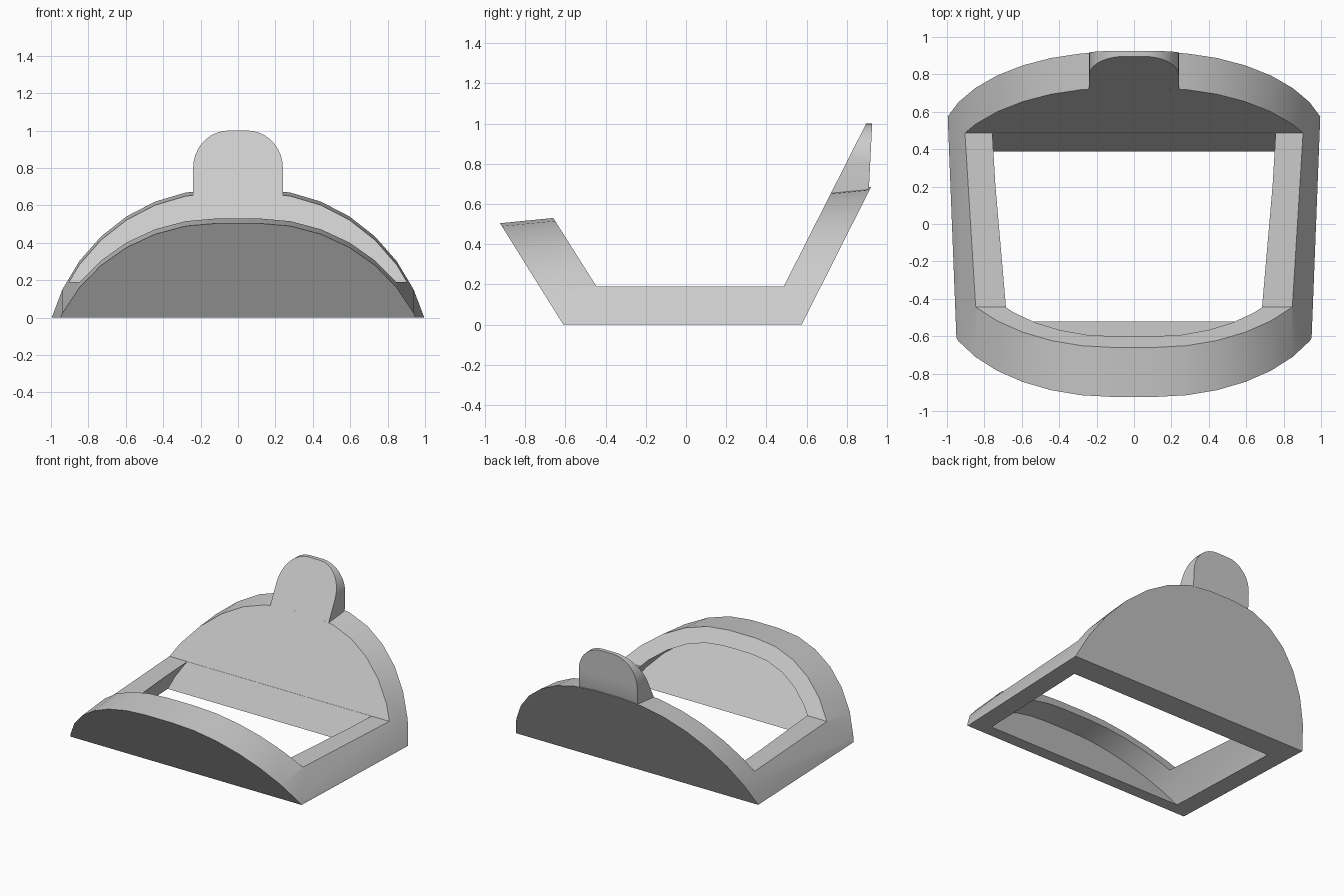
import bpy
import bmesh
from math import sin, cos, radians

if "Cube" in bpy.data.objects:
    bpy.data.objects.remove(bpy.data.objects["Cube"])

grey = bpy.data.materials.new("plain grey")
grey.use_nodes = True
grey.diffuse_color = (0.6, 0.6, 0.6, 1)
grey.node_tree.nodes["Principled BSDF"].inputs["Base Color"].default_value = (0.6, 0.6, 0.6, 1)

RISE = 0.098          # upward slope of the arch towards the back
CROWN = 0.595         # crown height at the middle
FLAT = 0.11           # half width of the flat on the crown
FRONT_SLOPE, BACK_SLOPE = -0.624, 0.506


def loft(name, rings):
    """Skin matching closed rings of points and cap both ends."""
    bm = bmesh.new()
    loops = [[bm.verts.new(p) for p in ring] for ring in rings]
    for a, b in zip(loops, loops[1:]):
        for i in range(len(a)):
            j = (i + 1) % len(a)
            bm.faces.new((a[i], a[j], b[j], b[i]))
    bm.faces.new(loops[0])
    bm.faces.new(loops[-1])
    bmesh.ops.recalc_face_normals(bm, faces=bm.faces)
    mesh = bpy.data.meshes.new(name)
    bm.to_mesh(mesh)
    bm.free()
    mesh.materials.append(grey)
    obj = bpy.data.objects.new(name, mesh)
    bpy.context.collection.objects.link(obj)
    return obj


def arch(name, rx, rz, crown, front, back):
    """Flat-topped arch running along the rise; each end lies on y = a + b*z."""
    half = [(FLAT + rx * sin(radians(10.5 * i)), crown - rz * (1 - cos(radians(10.5 * i))))
            for i in range(9)]
    profile = half[::-1] + [(-x, w) for x, w in half]
    rings = []
    for a, b in (front, back):
        ys = [(a + b * w) / (1 - RISE * b) for x, w in profile]
        rings.append([(x, y, w + RISE * y) for (x, w), y in zip(profile, ys)])
    return loft(name, rings)


def boolean(obj, cutter, operation):
    cutter.hide_render = True
    mod = obj.modifiers.new("cut", "BOOLEAN")
    mod.operation = operation
    mod.solver = "EXACT"
    mod.object = cutter
    bpy.context.view_layer.objects.active = obj
    bpy.ops.object.modifier_apply(modifier=mod.name)
    bpy.data.objects.remove(cutter)


def smooth(obj):
    bpy.ops.object.select_all(action="DESELECT")
    obj.select_set(True)
    bpy.context.view_layer.objects.active = obj
    bpy.ops.object.shade_smooth_by_angle(angle=radians(25))


# Arched body, trimmed to the side outline with its sloping ends and open middle
body = arch("arched_frame", 0.93, 0.93, CROWN, (-1.3, 0), (1.3, 0))
side = [(-0.61, 0), (0.575, 0), (1.079, 1), (0.896, 1), (0.486, 0.19),
        (-0.445, 0.19), (-0.824, 0.79), (-0.61 + FRONT_SLOPE * 0.79, 0.79)]
outline = loft("side_outline", [[(x, y, z) for y, z in side] for x in (-1.3, 1.3)])
boolean(body, outline, "INTERSECT")

# Hollow under the arch, leaving side rails, a front plate and a solid back wall
hollow = arch("hollow", 0.795, 0.83, CROWN - 0.1, (-0.52, FRONT_SLOPE), (0.388, BACK_SLOPE))
boolean(body, hollow, "DIFFERENCE")
smooth(body)

# Rounded tab above the back wall, tapering towards its top
rows = [(0.24, 0.64), (0.24, 0.685), (0.24, 0.8)]
rows += [(0.05 + 0.19 * cos(radians(a)), 0.8 + 0.2 * sin(radians(a))) for a in range(10, 91, 10)]
rings = []
for x, z in rows:
    front = 0.39 + BACK_SLOPE * z
    back = min(0.91 + 0.05 * (z - 0.685), 0.573 + 0.504 * z)
    rings.append([(-x, front, z), (x, front, z), (x, back, z), (-x, back, z)])
smooth(loft("back_tab", rings))
